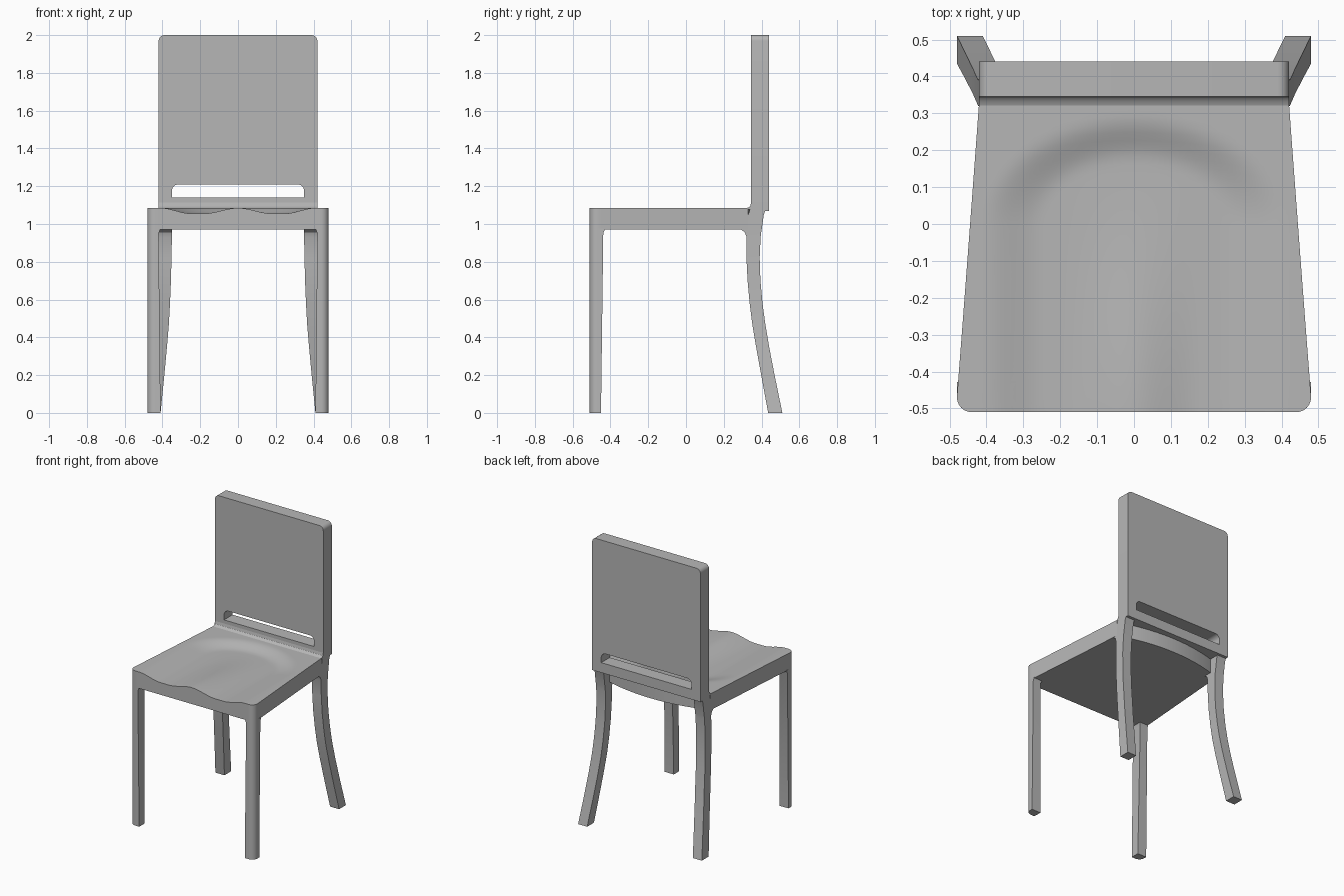
import bpy, bmesh
from math import sin, cos, sqrt, radians, hypot, pi

if "Cube" in bpy.data.objects:
    bpy.data.objects.remove(bpy.data.objects["Cube"])

grey = bpy.data.materials.new("warm_grey")
grey.use_nodes = True
color = (0.47, 0.47, 0.47, 1)
grey.diffuse_color = color
grey.node_tree.nodes["Principled BSDF"].inputs["Base Color"].default_value = color

FRONT, RADIUS, UNDER, TOP = -0.51, 0.04, 0.97, 1.085


def finish(name, bm):
    bmesh.ops.recalc_face_normals(bm, faces=bm.faces)
    mesh = bpy.data.meshes.new(name)
    bm.to_mesh(mesh)
    bm.free()
    obj = bpy.data.objects.new(name, mesh)
    bpy.context.collection.objects.link(obj)
    smooth(obj)
    return obj


def smooth(obj):
    obj.data.materials.clear()
    obj.data.materials.append(grey)
    bpy.ops.object.select_all(action="DESELECT")
    obj.select_set(True)
    bpy.context.view_layer.objects.active = obj
    bpy.ops.object.shade_smooth_by_angle(angle=radians(30))


def loft(name, rings):
    bm = bmesh.new()
    loops = [[bm.verts.new(p) for p in ring] for ring in rings]
    n = len(loops[0])
    for a, b in zip(loops, loops[1:]):
        for i in range(n):
            j = (i + 1) % n
            bm.faces.new((a[i], a[j], b[j], b[i]))
    bm.faces.new(loops[0])
    bm.faces.new(loops[-1])
    return finish(name, bm)


def ease(t):
    t = min(1, max(0, t))
    return t * t * (3 - 2 * t)


# Seat: tapered slab with a dished top, a low centre ridge and rounded front corners
def seat_top(x, y):
    r = hypot(x / 0.41, max(0, y) / 0.29)
    hollow = ease((1 - r) / 0.4)
    ridge = (1 - ease(abs(x) / 0.18)) * ease((0.15 - y) / 0.66)
    return TOP - 0.03 * hollow * (1 - ridge)


COLS, ROWS, ARC = 48, 46, 6
bm = bmesh.new()
bmesh.ops.create_grid(bm, x_segments=COLS, y_segments=ROWS, size=1)
for v in bm.verts:
    row = round((v.co.y + 1) / 2 * ROWS)
    arc = min(row, ARC) / ARC * pi / 2
    inset = RADIUS * (1 - sin(arc))
    v_front = FRONT + RADIUS * (1 - cos(arc))
    t = max(0, row - ARC) / (ROWS - ARC)
    x = v.co.x * (0.48 - 0.06 * t - inset)
    rear = 0.40 - 0.05 * (x / 0.35) ** 2
    y = v_front + t * (rear - v_front)
    v.co = (x, y, seat_top(x, y))
result = bmesh.ops.extrude_face_region(bm, geom=bm.faces[:], use_keep_orig=True)
for item in result["geom"]:
    if isinstance(item, bmesh.types.BMVert):
        item.co.z = UNDER
finish("seat", bm)


# Backrest: rounded panel with a long slot near its foot
def outline(curve, half_width, low, high, radius):
    points = [(half_width, low)]
    for k in range(7):
        a = k * pi / 12
        points.append((half_width - radius + radius * cos(a),
                       high - radius + radius * sin(a)))
    points += [(-x, z) for x, z in reversed(points)]
    spline = curve.splines.new("POLY")
    spline.points.add(len(points) - 1)
    for p, (x, z) in zip(spline.points, points):
        p.co = (x, z, 0, 1)
    spline.use_cyclic_u = True


curve = bpy.data.curves.new("backrest", "CURVE")
curve.dimensions, curve.fill_mode, curve.extrude = "2D", "BOTH", 0.0475
outline(curve, 0.42, 1.07, 2.0, 0.03)
outline(curve, 0.35, 1.14, 1.21, 0.035)
back = bpy.data.objects.new("backrest", curve)
back.rotation_euler.x = pi / 2
back.location.y = 0.3925
bpy.context.collection.objects.link(back)
bpy.ops.object.select_all(action="DESELECT")
back.select_set(True)
bpy.context.view_layer.objects.active = back
bpy.ops.object.convert(target="MESH")
smooth(back)

# Small cove where the seat meets the backrest
cove = [(0.36, 1.07), (0.315, 1.083), (0.332, 1.088), (0.341, 1.097), (0.345, 1.115), (0.36, 1.115)]
loft("seat_cove", [[(x, y, z) for y, z in cove] for x in (-0.42, 0.42)])

# Rear leg stations: height, front y, back y, inner x
stations = [(0, 0.435, 0.51, 0.41), (0.2, 0.398, 0.469, 0.39), (0.35, 0.371, 0.44, 0.376),
            (0.47, 0.351, 0.42, 0.366), (0.58, 0.337, 0.405, 0.36), (0.7, 0.326, 0.394, 0.355),
            (0.82, 0.32, 0.39, 0.352), (0.93, 0.321, 0.395, 0.35), (0.955, 0.312, 0.398, 0.35),
            (0.972, 0.29, 0.401, 0.35), (1.05, 0.33, 0.412, 0.35), (1.1, 0.345, 0.432, 0.35),
            (1.13, 0.346, 0.439, 0.35)]


def front_section(side, z, inner, back_y):
    ring = [(inner, FRONT), (inner, back_y), (0.48, back_y)]
    for k in range(7):
        a = k * pi / 12
        ring.append((0.48 - RADIUS + RADIUS * cos(a), FRONT + RADIUS - RADIUS * sin(a)))
    return [(side * x, y, z) for x, y in ring]


for side, label in ((1, "left"), (-1, "right")):
    loft("rear_leg_" + label, [
        [(side * x, y, z) for x, y in
         ((xi, yf), (xi + 0.07, yf), (xi + 0.07, yb), (xi, yb))]
        for z, yf, yb, xi in stations])
    loft("front_leg_" + label, [
        front_section(side, 0, 0.41, -0.45),
        front_section(side, 0.95, 0.42, -0.438),
        front_section(side, 0.975, 0.41, -0.428)])
